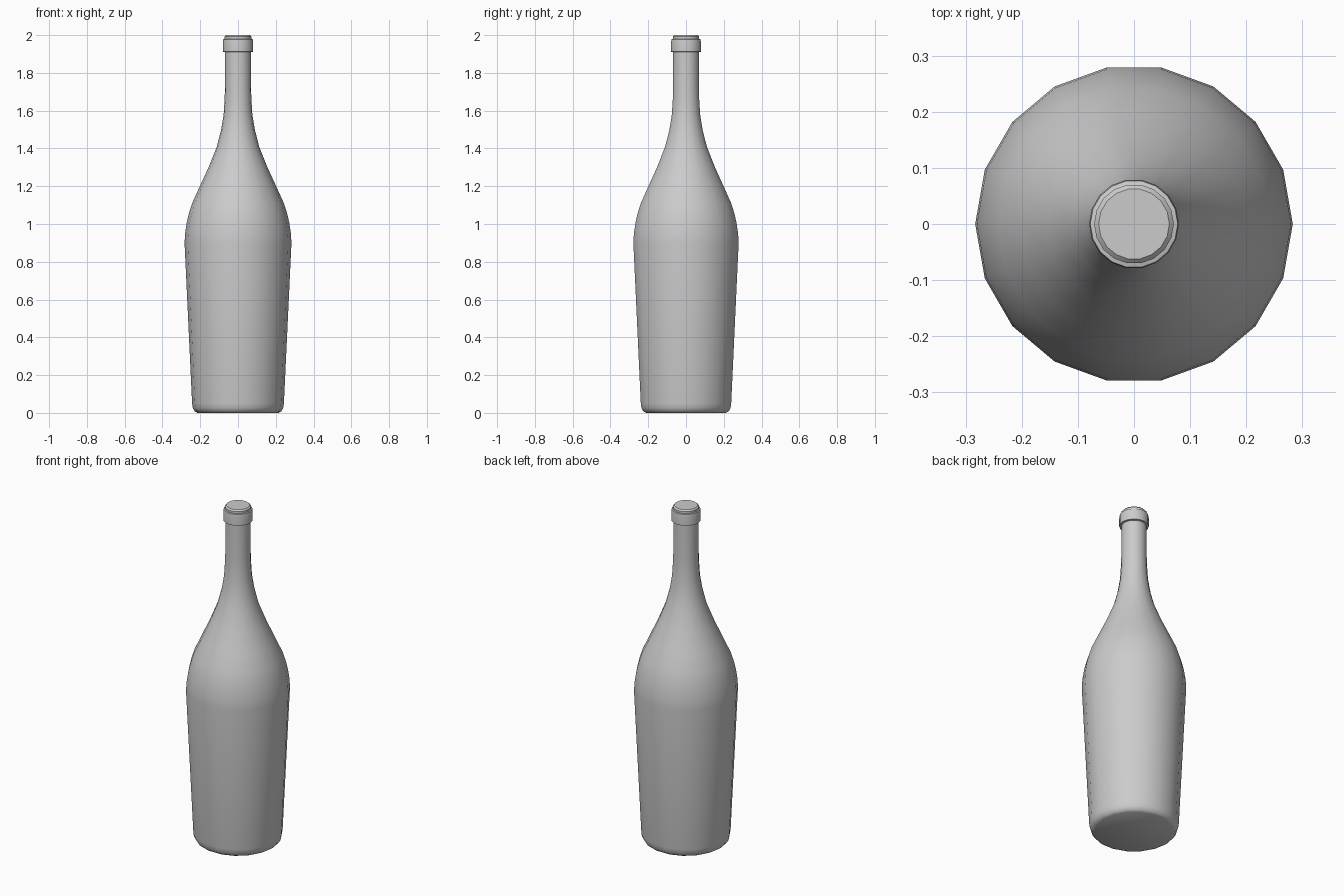
import bpy, bmesh, math

if "Cube" in bpy.data.objects:
    bpy.data.objects.remove(bpy.data.objects["Cube"])

SIDES = 18


def lathe(name, profile, sharp_angle):
    """Revolve (radius, height) points around z into a closed, capped solid."""
    bm = bmesh.new()
    rings = []
    for r, z in profile:
        rings.append([bm.verts.new((r * math.cos(2 * math.pi * i / SIDES),
                                    r * math.sin(2 * math.pi * i / SIDES), z))
                      for i in range(SIDES)])
    for low, high in zip(rings, rings[1:]):
        for i in range(SIDES):
            j = (i + 1) % SIDES
            bm.faces.new((low[i], low[j], high[j], high[i]))
    bm.faces.new(rings[0][::-1])
    bm.faces.new(rings[-1])
    mesh = bpy.data.meshes.new(name)
    bm.to_mesh(mesh)
    bm.free()
    obj = bpy.data.objects.new(name, mesh)
    bpy.context.collection.objects.link(obj)
    bpy.ops.object.select_all(action='DESELECT')
    obj.select_set(True)
    bpy.context.view_layer.objects.active = obj
    bpy.ops.object.shade_smooth_by_angle(angle=math.radians(sharp_angle))
    return obj


# Whole bottle: base, tapered body, shoulder, neck, collar and stopper rim
lathe("bottle", [
    # rounded base
    (0.215, 0.0), (0.229, 0.008), (0.239, 0.025), (0.243, 0.05),
    # body widening upwards
    (0.283, 0.90),
    # shoulder
    (0.28, 0.95), (0.271, 1.01), (0.259, 1.06), (0.243, 1.11),
    (0.202, 1.20), (0.156, 1.30), (0.112, 1.41), (0.089, 1.50),
    (0.076, 1.58), (0.071, 1.66),
    # neck
    (0.069, 1.72), (0.069, 1.91),
    # collar
    (0.080, 1.912), (0.080, 1.965), (0.078, 1.978), (0.071, 1.980),
    # top rim and closed mouth
    (0.071, 1.992), (0.063, 2.0),
], 40)
